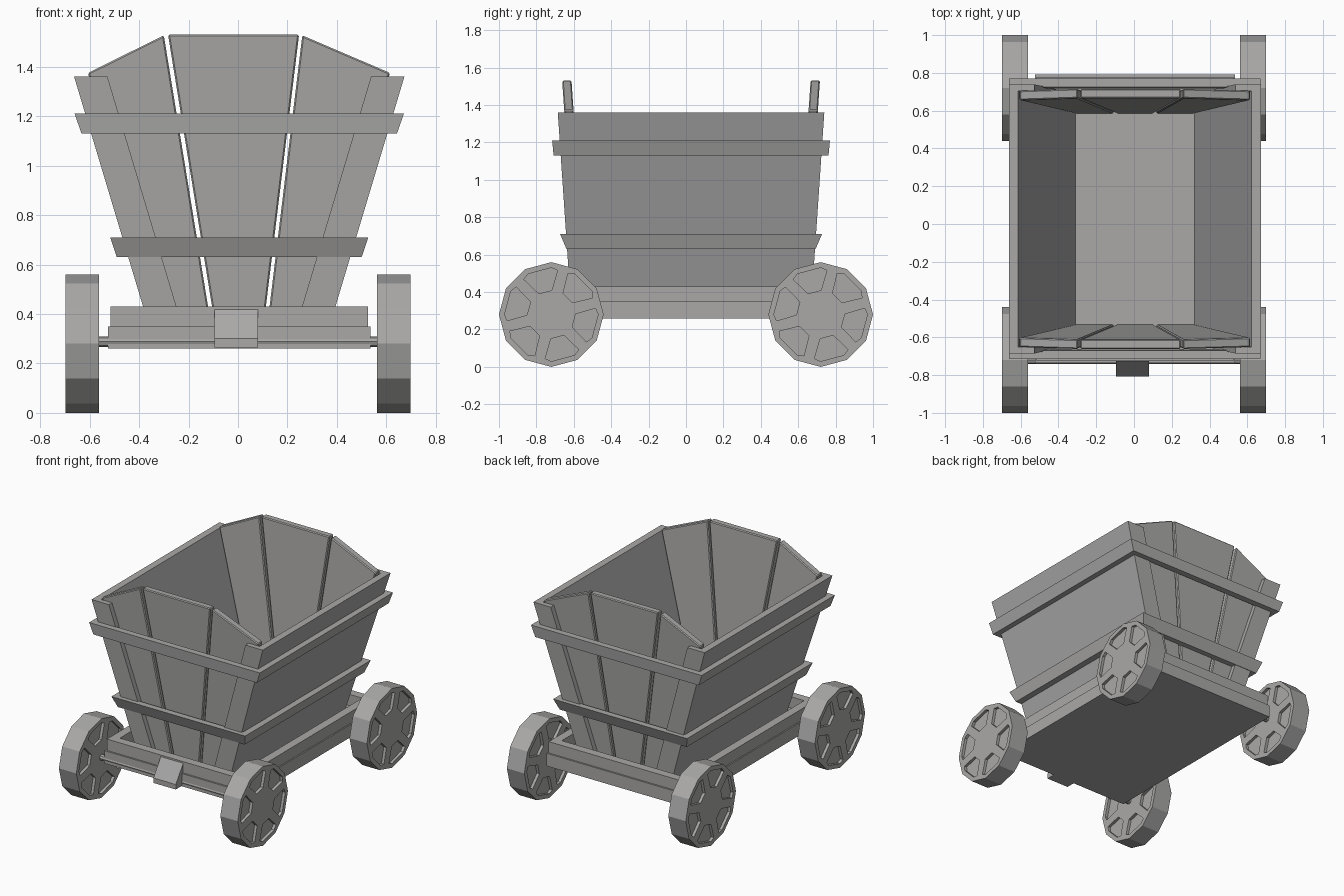
import bpy, bmesh
from math import cos, sin, radians
from mathutils import Vector

cube = bpy.data.objects.get("Cube")
if cube:
    bpy.data.objects.remove(cube, do_unlink=True)

grey = bpy.data.materials.new("weathered_grey")
grey.use_nodes = True
tone = (0.4, 0.395, 0.39, 1)
grey.diffuse_color = tone
grey.node_tree.nodes["Principled BSDF"].inputs["Base Color"].default_value = tone

CX, CY = 0.005, 0.027      # centre of the tub
FLOOR, RIM = 0.35, 1.36    # heights of the tub walls


def finish(name, bm, bevel=0):
    bmesh.ops.remove_doubles(bm, verts=bm.verts, dist=0.0001)
    bmesh.ops.recalc_face_normals(bm, faces=bm.faces)
    mesh = bpy.data.meshes.new(name)
    bm.to_mesh(mesh)
    bm.free()
    mesh.materials.append(grey)
    obj = bpy.data.objects.new(name, mesh)
    bpy.context.collection.objects.link(obj)
    if bevel:
        mod = obj.modifiers.new("edge_wear", "BEVEL")
        mod.width, mod.segments = bevel, 1
    return obj


def skin(bm, loops, caps=True, closed=False):
    """Join matching point loops with quads."""
    rows = [[bm.verts.new(p) for p in loop] for loop in loops]
    pairs = list(zip(rows, rows[1:]))
    if closed:
        pairs.append((rows[-1], rows[0]))
    for a, b in pairs:
        for i in range(len(a)):
            j = (i + 1) % len(a)
            bm.faces.new((a[i], a[j], b[j], b[i]))
    if caps:
        bm.faces.new(rows[0])
        bm.faces.new(rows[-1])


def loft(name, loops, bevel=0):
    bm = bmesh.new()
    skin(bm, loops)
    return finish(name, bm, bevel)


def rect(hx, hy, z, cx=CX, cy=CY):
    return [(cx + sx * hx, cy + sy * hy, z)
            for sx, sy in ((-1, -1), (1, -1), (1, 1), (-1, 1))]


def ring(name, bottom, top, z0, z1, inset):
    """Rectangular hoop, possibly flaring upwards."""
    (bx, by), (tx, ty) = bottom, top
    bm = bmesh.new()
    skin(bm, [rect(bx, by, z0), rect(tx, ty, z1),
              rect(tx - inset, ty - inset, z1),
              rect(bx - inset, by - inset, z0)], caps=False, closed=True)
    return finish(name, bm)


def half_x(z):
    return 0.668 - 0.3 * (RIM - z)


def half_y(z):
    return 0.7125 - 0.068 * (RIM - z)


# Bed: solid deck with a raised frame on it
loft("deck", [rect(0.53, 0.764, 0.26), rect(0.53, 0.764, FLOOR)])
ring("deck_frame", (0.521, 0.752), (0.521, 0.752), FLOOR, 0.43, 0.06)


# Tub side walls, wrapping round the corners
def wall_section(side, z):
    x, y = half_x(z), half_y(z)
    t, wrap, lip = 0.05, 0.135, 0.035
    half = [(x, y), (x - wrap, y), (x - wrap, y - lip), (x - t, y - lip)]
    pts = half + [(px, -py) for px, py in reversed(half)]
    return [(CX + side * px, CY + py, z) for px, py in pts]


for side, label in ((1, "left"), (-1, "right")):
    loft(label + "_wall", [wall_section(side, FLOOR), wall_section(side, RIM)])

# End planks, as outlines in x and z
planks = {
    "middle": [(-0.092, FLOOR), (0.103, FLOOR), (0.247, 1.53), (-0.283, 1.53)],
    "right": [(-0.31, FLOOR), (-0.108, FLOOR), (-0.3, 1.527), (-0.607, 1.375)],
    "left": [(0.118, FLOOR), (0.32, FLOOR), (0.615, 1.375), (0.26, 1.527)],
}
for end, label in ((-1, "front"), (1, "back")):
    for part, outline in planks.items():
        loft(f"{label}_{part}_plank",
             [[(x, CY + end * (half_y(z) - depth), z) for x, z in outline]
              for depth in (0.035, 0.085)], bevel=0.006)

# Hoops round the tub
ring("lower_hoop", (0.495, 0.666), (0.522, 0.7), 0.63, 0.71, 0.045)
ring("upper_hoop", (0.638, 0.735), (0.666, 0.7425), 1.13, 1.21, 0.045)

# Wedge-shaped coupling block on the front
wedge = [(-0.7, 0.43), (-0.717, 0.43), (-0.808, 0.3), (-0.808, 0.265), (-0.7, 0.265)]
loft("coupling_block", [[(x, y, z) for y, z in wedge] for x in (-0.095, 0.08)])

# Wheels: twelve-sided, six sunken panels on each face
R, HALF_W, SINK = 0.28, 0.068, 0.02


def polar(r, deg, x):
    return Vector((x, r * cos(radians(deg)), r * sin(radians(deg))))


def wheel(name, cx, cy):
    bm = bmesh.new()

    def face(*pts):
        bm.faces.new([bm.verts.new(p + Vector((cx, cy, R))) for p in pts])

    mid = R * cos(radians(15))
    for k in range(6):
        a = 15 + 60 * k
        rims = []
        for s in (-1, 1):
            x = s * HALF_W
            hub = Vector((x, 0, 0))
            p = [polar(r, a + d, x)
                 for r, d in ((mid, 0), (R, 15), (R, 45), (mid, 60))]
            q = [polar(r, a + d, x)
                 for r, d in ((0.238, 7), (0.25, 15), (0.25, 45), (0.238, 53),
                              (0.13, 46), (0.13, 14))]
            for i in range(3):
                face(p[i], p[i + 1], q[i + 1], q[i])
            face(hub, p[0], q[0], q[5])
            face(hub, q[5], q[4])
            face(hub, q[4], q[3], p[3])
            deep = [v - Vector((s * SINK, 0, 0)) for v in q]
            for i in range(6):
                j = (i + 1) % 6
                face(q[i], q[j], deep[j], deep[i])
            face(*deep)
            rims.append(p)
        for i in range(3):
            face(rims[0][i], rims[0][i + 1], rims[1][i + 1], rims[1][i])
    return finish(name, bm)


for cy, label in ((-0.72, "front"), (0.72, "back")):
    for side, hand in ((1, "left"), (-1, "right")):
        wheel(f"{label}_{hand}_wheel", side * 0.63, cy)
    loft(label + "_axle",
         [[(x, cy + 0.021 * cos(radians(45 * i)), 0.288 + 0.021 * sin(radians(45 * i)))
           for i in range(8)] for x in (-0.575, 0.575)])
